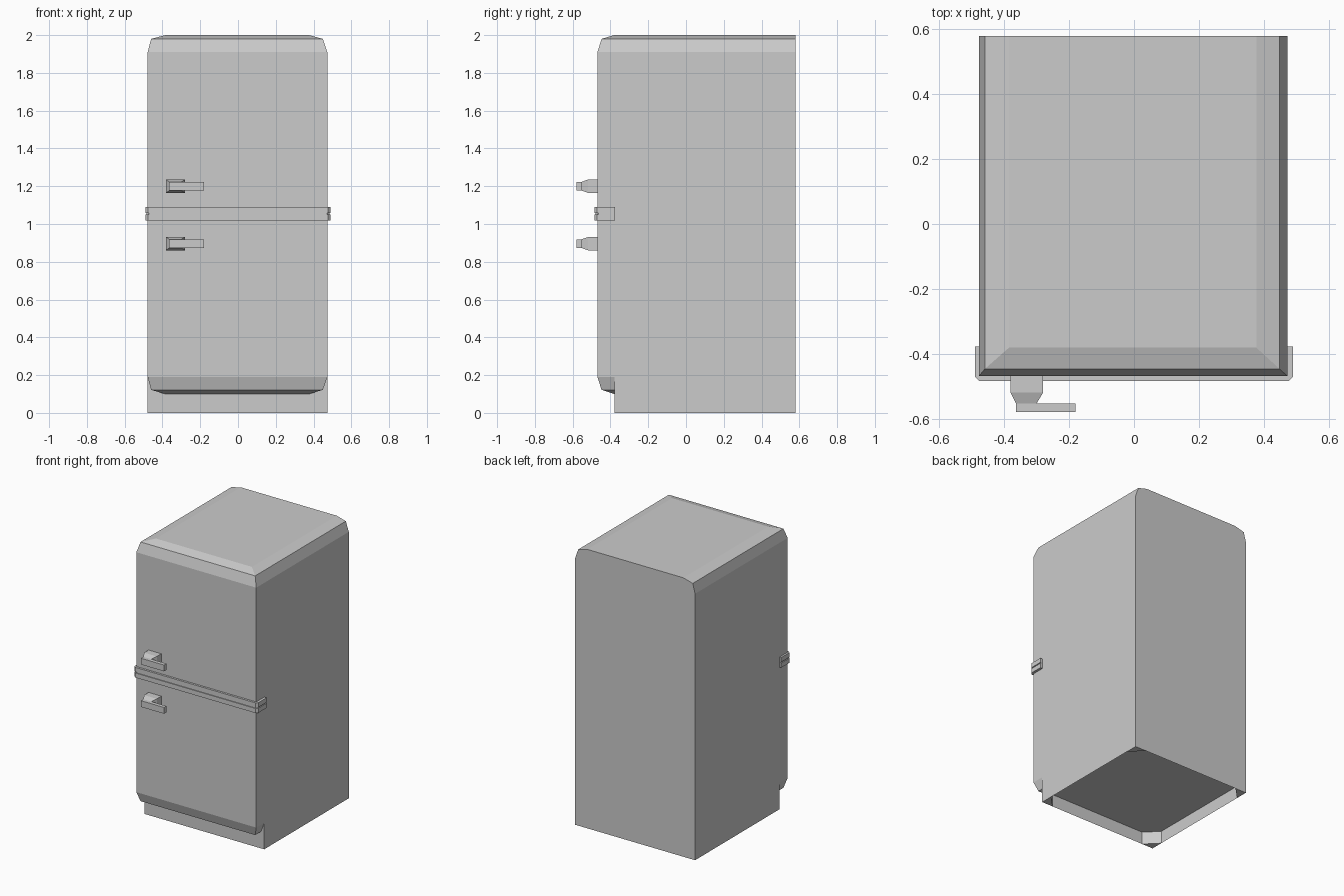
import bpy, bmesh

if "Cube" in bpy.data.objects:
    bpy.data.objects.remove(bpy.data.objects["Cube"])


def finish(name, bm):
    bmesh.ops.remove_doubles(bm, verts=bm.verts, dist=1e-5)
    bmesh.ops.recalc_face_normals(bm, faces=bm.faces)
    mesh = bpy.data.meshes.new(name)
    bm.to_mesh(mesh)
    bm.free()
    ob = bpy.data.objects.new(name, mesh)
    bpy.context.collection.objects.link(ob)
    return ob


def loft(name, loops, cap_start=True, cap_end=True):
    """Skin a list of equally long point loops."""
    bm = bmesh.new()
    rings = [[bm.verts.new(p) for p in loop] for loop in loops]
    n = len(rings[0])
    for a, b in zip(rings, rings[1:]):
        for i in range(n):
            j = (i + 1) % n
            bm.faces.new((a[i], a[j], b[j], b[i]))
    if cap_start:
        bm.faces.new(rings[0][::-1])
    if cap_end:
        bm.faces.new(rings[-1])
    return finish(name, bm)


def rect_z(x0, x1, y0, y1, z):
    return [(x0, y0, z), (x1, y0, z), (x1, y1, z), (x0, y1, z)]


def rect_y(x0, x1, z0, z1, y):
    return [(x0, y, z0), (x1, y, z0), (x1, y, z1), (x0, y, z1)]


L, R = -0.478, 0.473            # cabinet sides
SEAM, FRONT, BACK = -0.379, -0.469, 0.58
SHOULDER = (-0.46, 0.449)       # first and second corner facets
CROWN = (-0.385, 0.377)

# Cabinet shell, open underneath
loft("cabinet", [
    rect_z(L, R, SEAM, BACK, 0.0),
    rect_z(L, R, SEAM, BACK, 1.91),
    rect_z(*SHOULDER, SEAM, BACK, 1.98),
    rect_z(*CROWN, SEAM, BACK, 2.0)], cap_start=False)

# Recessed underside
bm = bmesh.new()
bm.faces.new([bm.verts.new(p) for p in rect_z(L, R, SEAM, BACK, 0.09)])
finish("underside", bm)

# Triangular corner feet
for side, x, sx in (("left", L, 1), ("right", R, -1)):
    for end, y, sy in (("front", SEAM, 1), ("back", BACK, -1)):
        loft(f"{end}_{side}_foot", [
            [(x, y, z), (x + sx * 0.09, y, z), (x, y + sy * 0.09, z)]
            for z in (0.0, 0.09)])

# Doors with faceted outer edges: mirrored facet rows at top and bottom
for name, mid, knee, shoulder, end in (
        ("freezer_door", 1.055, 1.91, 1.98, 2.0),
        ("fridge_door", 1.055, 0.19, 0.122, 0.10)):
    loft(name, [
        rect_z(L, R, FRONT, SEAM, mid),
        rect_z(L, R, FRONT, SEAM, knee),
        rect_z(*SHOULDER, -0.447, SEAM, shoulder),
        rect_z(*CROWN, SEAM - 0.002, SEAM, end)])


# Trim band between the doors, two bars with a groove
def trim_loop(inset, z):
    x, y, c = 0.491 - inset, -0.484 + inset, 0.014
    return [(-x, -0.377, z), (-x, y + c, z), (-x + c, y, z),
            (x - c, y, z), (x, y + c, z), (x, -0.377, z)]


loft("trim_band", [trim_loop(i, z) for i, z in (
    (0, 1.018), (0, 1.051), (0.006, 1.051),
    (0.006, 1.058), (0, 1.058), (0, 1.091))])

# Handles: tapered mount and a flat lever
for name, z in (("upper", 1.2), ("lower", 0.896)):
    loft(name + "_handle_mount", [
        rect_y(-0.381, -0.28, z - 0.035, z + 0.035, FRONT),
        rect_y(-0.381, -0.28, z - 0.035, z + 0.035, -0.519),
        rect_y(-0.364, -0.30, z - 0.023, z + 0.023, -0.553)])
    loft(name + "_handle_lever", [
        rect_y(-0.364, -0.181, z - 0.022, z + 0.023, y)
        for y in (-0.553, -0.58)])
